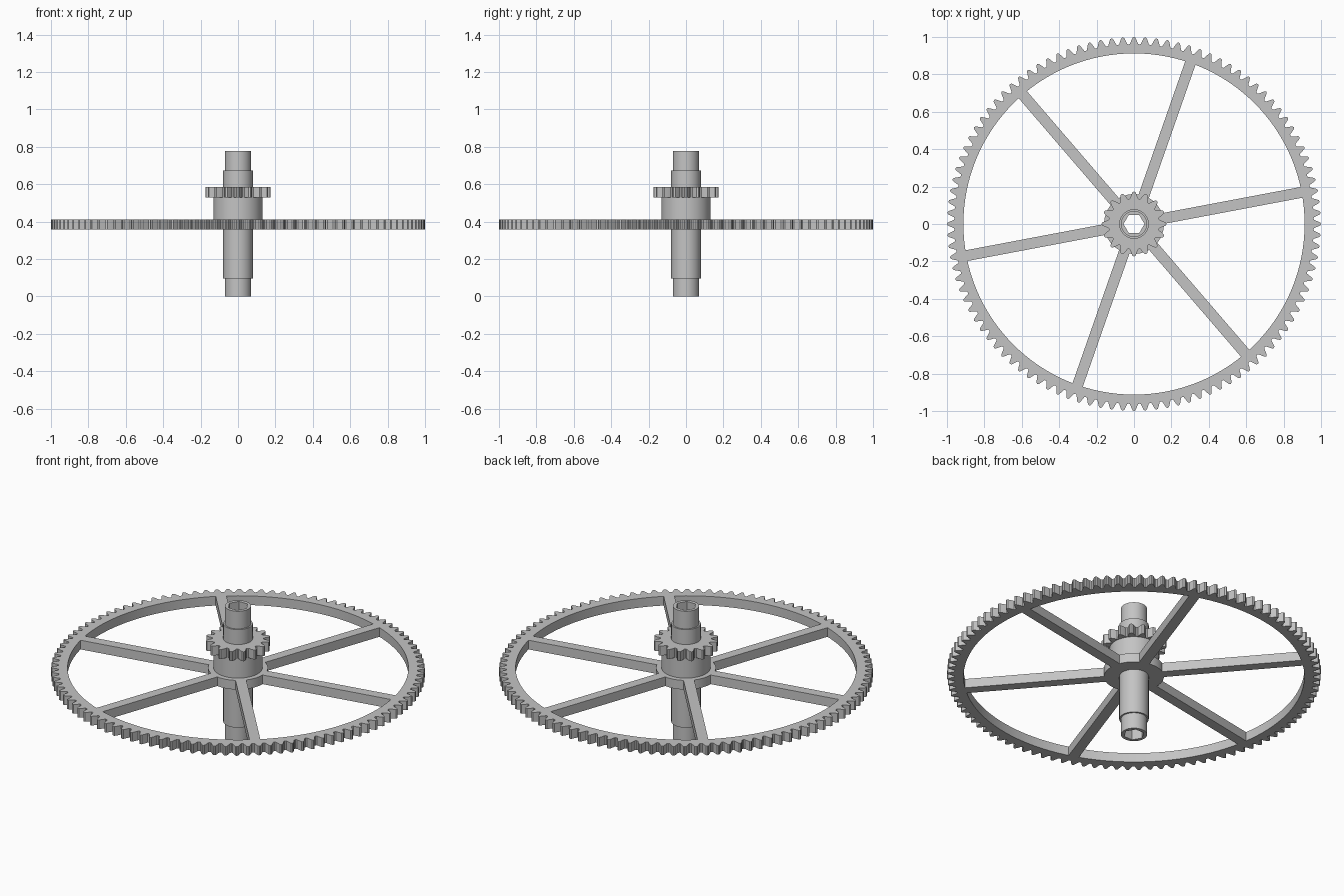
import bpy, bmesh, math
from mathutils import Matrix

cube = bpy.data.objects.get("Cube")
if cube:
    bpy.data.objects.remove(cube, do_unlink=True)

grey = bpy.data.materials.new("plain grey")
grey.use_nodes = True
color = (0.55, 0.55, 0.55, 1)
grey.diffuse_color = color
grey.node_tree.nodes["Principled BSDF"].inputs["Base Color"].default_value = color

GEAR_LOW, GEAR_HIGH = 0.358, 0.412
PINION_LOW, PINION_HIGH = 0.53, 0.586


def finish(name, bm):
    bmesh.ops.recalc_face_normals(bm, faces=bm.faces)
    mesh = bpy.data.meshes.new(name)
    bm.to_mesh(mesh)
    bm.free()
    mesh.materials.append(grey)
    obj = bpy.data.objects.new(name, mesh)
    bpy.context.collection.objects.link(obj)
    return obj


def ring_solid(name, steps, profile, phase=0.0):
    """Sweep a closed profile of (radius function of step, height) about z."""
    bm = bmesh.new()
    rings = []
    for radius, z in profile:
        ring = []
        for i in range(steps):
            a = math.tau * i / steps + phase
            r = radius(i)
            ring.append(bm.verts.new((r * math.cos(a), r * math.sin(a), z)))
        rings.append(ring)
    for k, low in enumerate(rings):
        high = rings[(k + 1) % len(rings)]
        for i in range(steps):
            j = (i + 1) % steps
            bm.faces.new((low[i], low[j], high[j], high[i]))
    return finish(name, bm)


def circle(r):
    return lambda i: r


def teeth(tip, depth):
    """Eight steps per tooth, tip at step zero."""
    drops = (0, 0.1, 0.5, 0.93, 1, 0.93, 0.5, 0.1)
    return lambda i: tip - depth * drops[i % 8]


def hexagon(corner, steps):
    def radius(i):
        a = (math.tau * i / steps) % (math.pi / 3) - math.pi / 6
        return corner * math.cos(math.pi / 6) / math.cos(a)
    return radius


def gear(name, count, tip, depth, inner, low, high, phase=0.0):
    outer, bore = teeth(tip, depth), circle(inner)
    return ring_solid(name, count * 8,
                      [(outer, low), (outer, high), (bore, high), (bore, low)], phase)


# Stepped shaft with hub and hexagonal bore
SIDES = 60
steps = [(0.07, 0), (0.07, 0.095), (0.079, 0.095), (0.079, GEAR_LOW),
         (0.16, GEAR_LOW), (0.16, GEAR_HIGH), (0.131, GEAR_HIGH), (0.131, PINION_LOW),
         (0.079, PINION_LOW), (0.079, 0.674), (0.07, 0.674), (0.07, 0.778)]
bore = hexagon(0.056, SIDES)
shaft = ring_solid("shaft_and_hub", SIDES,
                   [(circle(r), z) for r, z in steps] + [(bore, 0.778), (bore, 0)])

# Large toothed rim and small pinion
rim = gear("gear_rim", 104, 1.0, 0.04, 0.912, GEAR_LOW, GEAR_HIGH)
pinion = gear("pinion", 16, 0.174, 0.038, 0.075, PINION_LOW, PINION_HIGH)

# Six spokes between hub and rim
bm = bmesh.new()
START, END, WIDTH = 0.14, 0.92, 0.058
for k in range(6):
    turn = Matrix.Rotation(math.radians(10.7 + 60 * k), 4, "Z")
    place = Matrix.Translation(((START + END) / 2, 0, (GEAR_LOW + GEAR_HIGH) / 2))
    size = Matrix.Diagonal((END - START, WIDTH, GEAR_HIGH - GEAR_LOW, 1))
    bmesh.ops.create_cube(bm, size=1, matrix=turn @ place @ size)
finish("spokes", bm)

# Smooth the round walls, keep corners sharp
for obj in (shaft, rim, pinion):
    bpy.ops.object.select_all(action="DESELECT")
    obj.select_set(True)
    bpy.context.view_layer.objects.active = obj
    bpy.ops.object.shade_smooth_by_angle(angle=math.radians(25))
